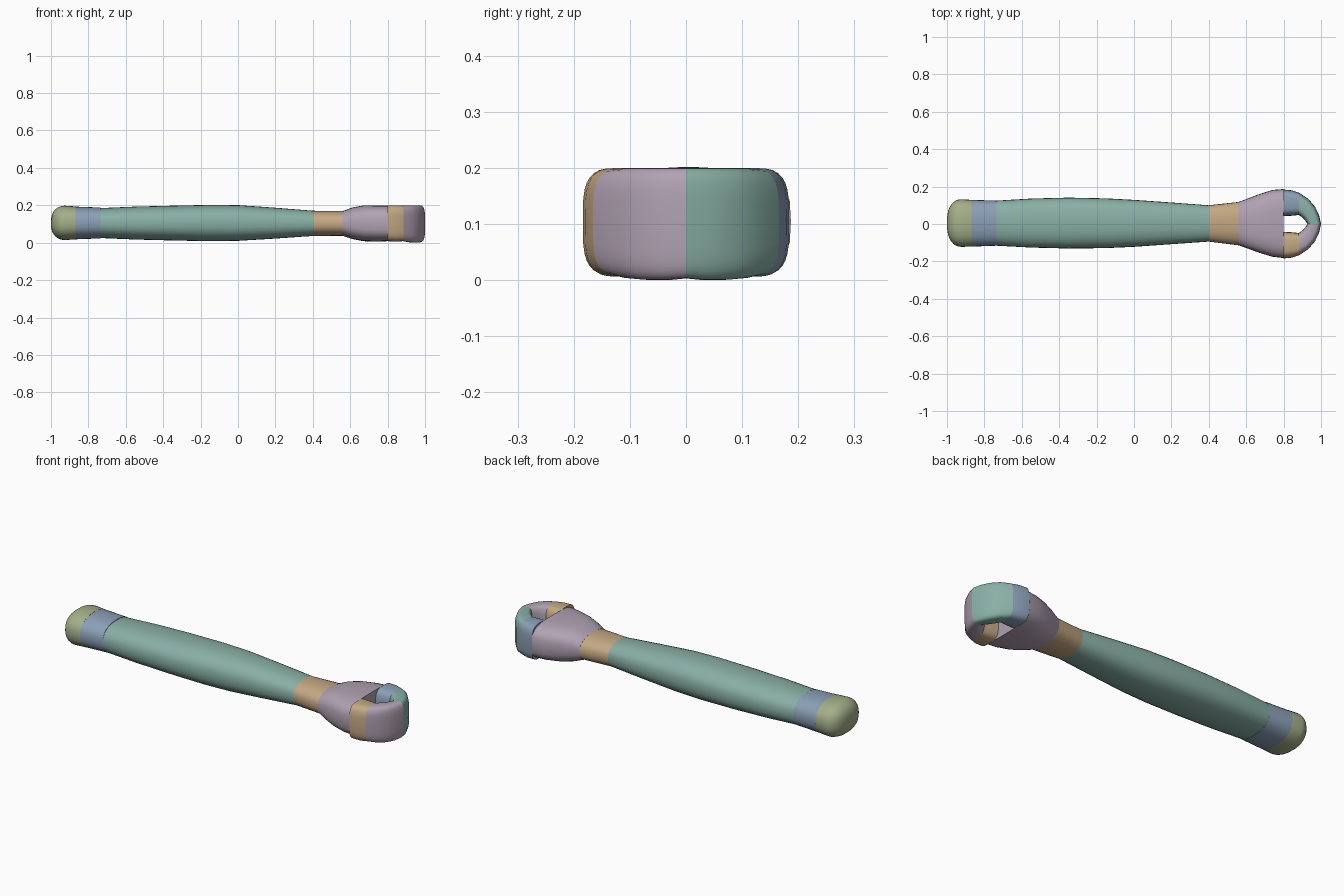
import bpy, bmesh, math

cube = bpy.data.objects.get("Cube")
if cube:
    bpy.data.objects.remove(cube, do_unlink=True)


def material(name, rgb):
    m = bpy.data.materials.new(name)
    m.use_nodes = True
    m.diffuse_color = (*rgb, 1)
    m.node_tree.nodes["Principled BSDF"].inputs["Base Color"].default_value = (*rgb, 1)
    return m


teal = material("soft_teal", (0.25, 0.43, 0.38))
blue = material("dusty_blue", (0.26, 0.35, 0.47))
olive = material("pale_olive", (0.37, 0.43, 0.25))
tan = material("warm_tan", (0.55, 0.39, 0.23))
mauve = material("soft_mauve", (0.44, 0.36, 0.45))
SIDES = 32


def loft(name, sections, mat):
    """Skin rings, each spanning two plan points and a height range, with a squareness."""
    bm = bmesh.new()
    rings = []
    for (ax, ay), (bx, by), low, high, power in sections:
        ring = []
        for i in range(SIDES):
            t = 2 * math.pi * i / SIDES
            c, s = math.cos(t), math.sin(t)
            u = 0.5 + 0.5 * math.copysign(abs(c) ** (2 / power), c)
            v = 0.5 + 0.5 * math.copysign(abs(s) ** (2 / power), s)
            ring.append(bm.verts.new((ax + (bx - ax) * u, ay + (by - ay) * u,
                                      low + (high - low) * v)))
        rings.append(ring)
    for a, b in zip(rings, rings[1:]):
        for i in range(SIDES):
            j = (i + 1) % SIDES
            bm.faces.new((a[i], a[j], b[j], b[i]))
    bm.faces.new(rings[0])
    bm.faces.new(rings[-1])
    bmesh.ops.recalc_face_normals(bm, faces=bm.faces)
    mesh = bpy.data.meshes.new(name)
    bm.to_mesh(mesh)
    bm.free()
    mesh.materials.append(mat)
    ob = bpy.data.objects.new(name, mesh)
    bpy.context.collection.objects.link(ob)
    bpy.ops.object.select_all(action='DESELECT')
    ob.select_set(True)
    bpy.context.view_layer.objects.active = ob
    bpy.ops.object.shade_smooth_by_angle(angle=math.radians(40))
    return ob


def across(x, y0, y1, z0, z1, power=2.4):
    return (x, y0), (x, y1), z0, z1, power


# Rounded end of the arm
dome = []
for k in range(9):
    t = k / 8 * math.pi / 2 * 0.97
    x = -0.925 - 0.075 * math.sin(t)
    r = math.cos(t) ** 0.75
    dome.append(across(x, 0.005 - 0.127 * r, 0.005 + 0.127 * r,
                       0.106 - 0.092 * r, 0.106 + 0.092 * r))
loft("shoulder_cap", [across(-0.87, -0.121, 0.129, 0.018, 0.194)] + dome, olive)

# Arm sections
loft("shoulder_band", [across(-0.87, -0.121, 0.129, 0.018, 0.193),
                       across(-0.735, -0.116, 0.125, 0.023, 0.188)], blue)
loft("arm", [across(-0.735, -0.116, 0.125, 0.025, 0.185),
             across(-0.55, -0.126, 0.136, 0.017, 0.193),
             across(-0.35, -0.131, 0.141, 0.012, 0.198),
             across(-0.15, -0.129, 0.137, 0.008, 0.202),
             across(0.0, -0.122, 0.129, 0.01, 0.201),
             across(0.2, -0.108, 0.115, 0.022, 0.187),
             across(0.4, -0.094, 0.1, 0.036, 0.171)], teal)
loft("wrist", [across(0.4, -0.094, 0.1, 0.036, 0.171),
               across(0.56, -0.114, 0.118, 0.037, 0.169)], tan)

# Palm flaring toward the grip
loft("palm", [across(0.56, -0.114, 0.118, 0.037, 0.169, 2.5),
              across(0.61, -0.132, 0.137, 0.02, 0.188, 2.8),
              across(0.67, -0.154, 0.16, 0.008, 0.199, 3.0),
              across(0.74, -0.175, 0.182, 0.006, 0.2, 3.2),
              across(0.80, -0.182, 0.187, 0.008, 0.2, 3.4)], mauve)

# Two opposed fingers that curl to meet on the centre line
for side, label, base_mat, tip_mat in ((1, "left", blue, teal), (-1, "right", tan, mauve)):
    def span(ix, iy, ox, oy, z0, z1, power=3.6):
        return (ix, iy * side), (ox, oy * side), z0, z1, power
    loft(label + "_finger_base", [span(0.80, 0.042, 0.80, 0.184, 0.008, 0.2),
                                  span(0.84, 0.044, 0.845, 0.18, 0.006, 0.2),
                                  span(0.88, 0.048, 0.885, 0.166, 0.008, 0.198)], base_mat)
    loft(label + "_finger_tip", [span(0.88, 0.048, 0.885, 0.166, 0.008, 0.198),
                                 span(0.893, 0.04, 0.93, 0.136, 0.003, 0.2, 4),
                                 span(0.905, 0.03, 0.967, 0.094, 0.0, 0.2, 4),
                                 span(0.917, 0.016, 0.99, 0.045, 0.0, 0.2, 4),
                                 span(0.928, 0.0, 1.0, 0.0, 0.003, 0.2, 4)], tip_mat)
